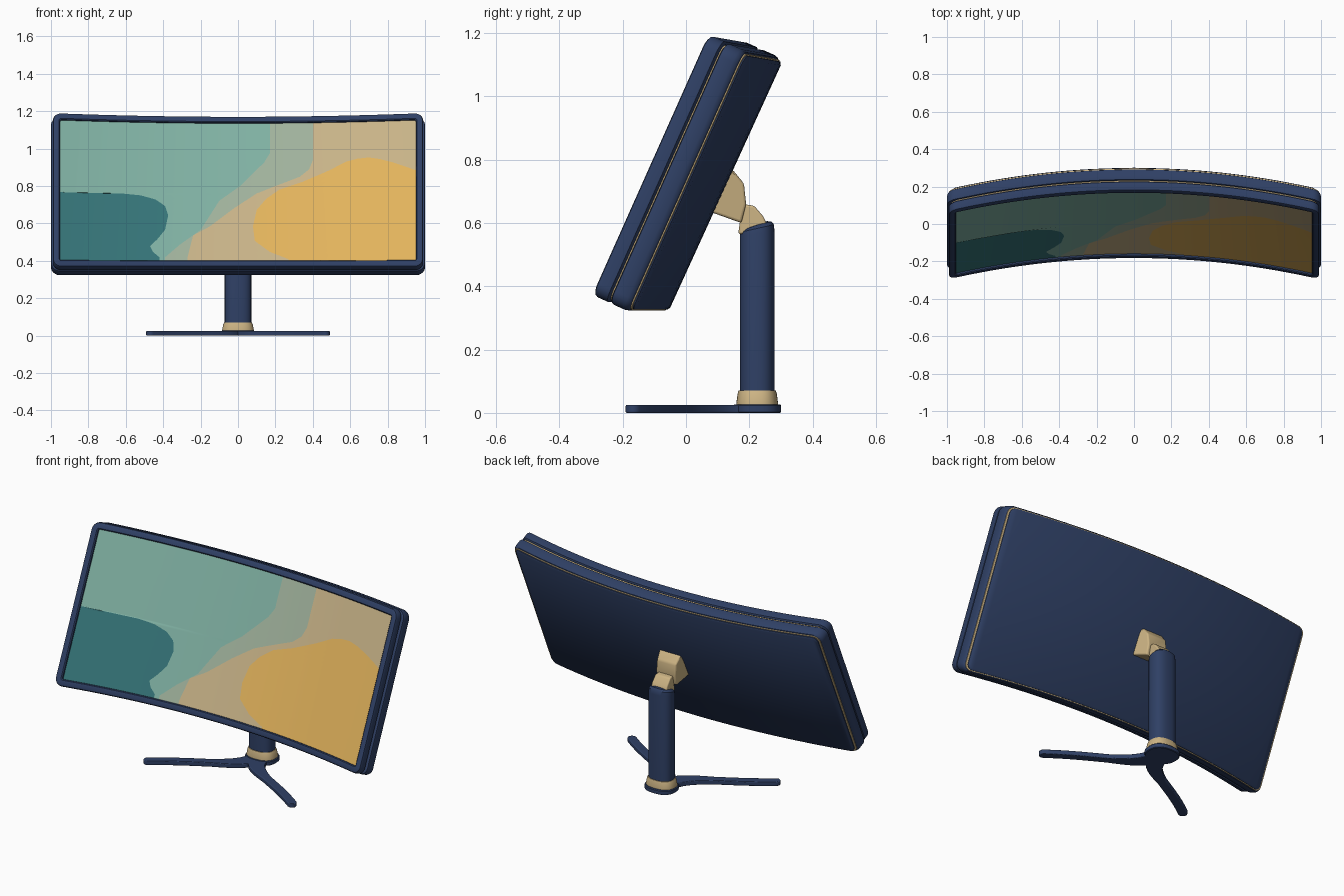
import bpy, bmesh, math
from mathutils import Vector
from mathutils.geometry import interpolate_bezier

if "Cube" in bpy.data.objects:
    bpy.data.objects.remove(bpy.data.objects["Cube"])


def material(name, rgb):
    m = bpy.data.materials.new(name)
    lin = [((c / 255 + 0.055) / 1.055) ** 2.4 for c in rgb]
    m.diffuse_color = (*lin, 1)
    m.use_nodes = True
    m.node_tree.nodes["Principled BSDF"].inputs["Base Color"].default_value = m.diffuse_color
    return m


NAVY = material("navy", (47, 64, 101))
TRIM = material("beige trim", (205, 180, 132))
DARK = material("deep teal", (54, 117, 121))
TEAL = material("soft teal", (128, 177, 163))
SAGE = material("sage", (160, 178, 156))
TAN = material("tan", (200, 179, 136))
GOLD = material("golden yellow", (226, 179, 92))

H0, H1 = 0.215, 1.118   # panel height range along the tilted plane


def place(x, d, h):
    """Panel coordinates (across, depth, height) to tilted, curved world space."""
    k = 1 - x * x
    return Vector((x, 0.914 * d + 0.407 * h + 0.115 * k,
                   -0.407 * d + 0.914 * h - 0.02 * k * (h - H0) / 0.9))


def finish(name, bm, mats, bevel=0, angle=35, recalc=True):
    bmesh.ops.remove_doubles(bm, verts=bm.verts, dist=1e-5)
    if recalc:
        bmesh.ops.recalc_face_normals(bm, faces=bm.faces)
    me = bpy.data.meshes.new(name)
    bm.to_mesh(me)
    bm.free()
    for m in mats:
        me.materials.append(m)
    me.shade_smooth()
    me.set_sharp_from_angle(angle=math.radians(angle))
    ob = bpy.data.objects.new(name, me)
    bpy.context.collection.objects.link(ob)
    if bevel:
        b = ob.modifiers.new("soft edges", "BEVEL")
        b.width, b.segments, b.limit_method = bevel, 3, "ANGLE"
    return ob


def loft(bm, rings):
    rows = [[bm.verts.new(p) for p in r] for r in rings]
    n = len(rows[0])
    for a, b in zip(rows, rows[1:]):
        for i in range(n):
            j = (i + 1) % n
            bm.faces.new((a[i], a[j], b[j], b[i]))
    return rows


def slab(name, hw, layers, mat, radius=0.045):
    """Curved rounded panel made of (depth, inset) layers, capped with columns."""
    rings = []
    for d, inset in layers:
        w, a, b = hw - inset, H0 + inset, H1 - inset
        r = max(radius - inset, 0.008)
        arc = [(r - r * math.cos(t * math.pi / 12), r - r * math.sin(t * math.pi / 12)) for t in range(7)]
        cols = [(-w + u, v) for u, v in arc]
        cols += [(-(w - r) + 2 * (w - r) * i / 32, 0) for i in range(1, 32)]
        cols += [(w - u, v) for u, v in reversed(arc)]
        rings.append([place(x, d, a + v) for x, v in cols] +
                     [place(x, d, b - v) for x, v in reversed(cols)])
    bm = bmesh.new()
    rows = loft(bm, rings)
    n = len(rows[0])
    for row in (rows[0], rows[-1]):
        for i in range(n // 2 - 1):
            bm.faces.new((row[i], row[i + 1], row[n - 2 - i], row[n - 1 - i]))
    return finish(name, bm, [mat])


# Display housing: raised bezel, trim seams, rear shell and back panel
slab("front_bezel", 0.99, [(-0.372, 0.008), (-0.378, 0), (-0.413, 0), (-0.422, 0.004),
                           (-0.426, 0.012), (-0.426, 0.034), (-0.421, 0.039), (-0.408, 0.040)], NAVY)
slab("front_trim_seam", 0.988, [(-0.380, 0.010), (-0.360, 0.010)], TRIM)
slab("rear_shell", 1.0, [(-0.366, 0.012), (-0.362, 0.003), (-0.354, 0), (-0.316, 0),
                         (-0.304, 0.004), (-0.300, 0.010)], NAVY)
slab("rear_trim_seam", 0.998, [(-0.306, 0.008), (-0.296, 0.008)], TRIM)
slab("back_panel", 0.992, [(-0.302, 0.012), (-0.292, 0.012), (-0.286, 0.022)], NAVY)


# Screen picture: colour bands whose borders are x positions by height
def border(table, z):
    if z <= table[0][0]:
        return table[0][1]
    for (z0, x0), (z1, x1) in zip(table, table[1:]):
        if z <= z1:
            return x0 + (x1 - x0) * (z - z0) / (z1 - z0)
    return table[-1][1]


W = 0.952
B_DARK = [(.42, -.42), (.45, -.455), (.48, -.47), (.52, -.43), (.57, -.39), (.65, -.373),
          (.70, -.39), (.735, -.44), (.757, -.52), (.766, -.62), (.762 + .006, -W)]
B_TEAL = [(.42, -.39), (.49, -.31), (.57, -.20), (.65, -.15), (.73, -.10), (.81, .01),
          (.89, .09), (.94, .14), (.99, .17)]
B_SAGE = [(.42, -.27), (.54, -.24), (.59, -.15), (.69, -.02), (.77, .10), (.81, .20),
          (.86, .33), (.90, .38), (.95, .40)]
B_GOLD = [(.41, .27), (.45, .17), (.51, .09), (.59, .08), (.68, .10), (.74, .15), (.79, .22),
          (.83, .34), (.89, .48), (.94, .58), (.955, .64), (.96, .70)]
B_END = [(.885, W), (.905, .90), (.93, .83), (.95, .76), (.96, .70)]
tables = [[(0, -W)], B_DARK, B_TEAL, B_SAGE, B_GOLD, B_END, [(0, W)]]
mats = [DARK, TEAL, SAGE, TAN, GOLD]
order = [0, 1, 2, 3, 4, 3]
z_lo, z_hi = 0.400, 1.160
levels = sorted({z_lo, z_hi} | {round(z_lo + (z_hi - z_lo) * i / 30, 4) for i in range(31)} |
                {z for t in tables for z, _ in t if z_lo < z < z_hi})
bm = bmesh.new()
for za, zb in zip(levels, levels[1:]):
    for k in range(6):
        a0, a1 = border(tables[k], za), border(tables[k + 1], za)
        b0, b1 = border(tables[k], zb), border(tables[k + 1], zb)
        if max(a1 - a0, b1 - b0) < 1e-4:
            continue
        n = 12
        for i in range(n):
            s, t = i / n, (i + 1) / n
            quad = [(a0 + (a1 - a0) * s, za), (a0 + (a1 - a0) * t, za),
                    (b0 + (b1 - b0) * t, zb), (b0 + (b1 - b0) * s, zb)]
            pts = []
            for x, z in quad:
                p = place(x, -0.413, (z - 0.168) / 0.914)
                if not any((p - q).length < 1e-5 for q in pts):
                    pts.append(p)
            if len(pts) > 2:
                f = bm.faces.new([bm.verts.new(p) for p in pts])
                f.material_index = order[k]
finish("screen", bm, mats, recalc=False)


# Stand
def prism(name, a, b, mat, bevel):
    bm = bmesh.new()
    for row in loft(bm, [a, b]):
        bm.faces.new(row)
    return finish(name, bm, [mat], bevel)


def oval_stack(name, layers, mat, cy=0.225):
    """Stacked ovals: (z, half width x, half depth y, forward lean of the top)."""
    bm = bmesh.new()
    rings = []
    for z, rx, ry, lean in layers:
        ring = []
        for i in range(40):
            c, s = math.cos(i * math.pi / 20), math.sin(i * math.pi / 20)
            c, s = (math.copysign(abs(v) ** 0.8, v) for v in (c, s))
            ring.append((rx * c, cy + ry * s, z + lean * s))
        rings.append(ring)
    rows = loft(bm, rings)
    bm.faces.new(rows[0])
    bm.faces.new(rows[-1])
    return finish(name, bm, [mat])


oval_stack("pole", [(0.03, .071, .055, 0), (0.565, .071, .055, .005), (0.583, .068, .053, .012),
                    (0.592, .058, .045, .013), (0.596, .04, .03, .01)], NAVY)
oval_stack("pole_collar", [(0.02, .085, .066, 0), (0.03, .085, .066, 0), (0.06, .079, .062, 0),
                           (0.07, .074, .059, 0)], TRIM)
oval_stack("base_hub", [(0, .086, .072, 0), (0.003, .09, .076, 0), (0.023, .09, .076, 0),
                        (0.027, .086, .072, 0)], NAVY)

# Two curved feet, mirrored
path = interpolate_bezier(Vector((0, .22)), Vector((.02, .04)), Vector((.20, .03)), Vector((.467, -.167)), 20)
left, right = [], []
for i, p in enumerate(path):
    t = (path[min(i + 1, 19)] - path[max(i - 1, 0)]).normalized()
    side = Vector((-t.y, t.x)) * (0.06 - 0.036 * min(1, i / 11))
    left.append(p + side)
    right.append(p - side)
tip = [path[-1] + 0.024 * Vector((math.cos(a), math.sin(a)))
       for a in (math.atan2(t.x, -t.y) - math.pi * j / 8 for j in range(1, 8))]
outline = left + tip + right[::-1]
for sx, word in ((1, "right"), (-1, "left")):
    prism(word + "_foot", [(sx * p.x, p.y, 0) for p in outline],
          [(sx * p.x, p.y, 0.0255) for p in outline], NAVY, 0.004)


# Tilt joint between the pole and the display
def joint(name, half_a, half_b, pts, bevel):
    prism(name, [(-(half_a if i < 2 else half_b), y, z) for i, (y, z) in enumerate(pts)],
          [((half_a if i < 2 else half_b), y, z) for i, (y, z) in enumerate(pts)], TRIM, bevel)


joint("display_bracket", .085, .062, [(.05, .645), (.115, .775), (.148, .768), (.183, .725),
                                      (.19, .66), (.175, .60)], 0.008)
joint("pole_knuckle", .045, .05, [(.165, .565), (.178, .66), (.215, .655), (.245, .62),
                                  (.258, .59), (.258, .565)], 0.007)
